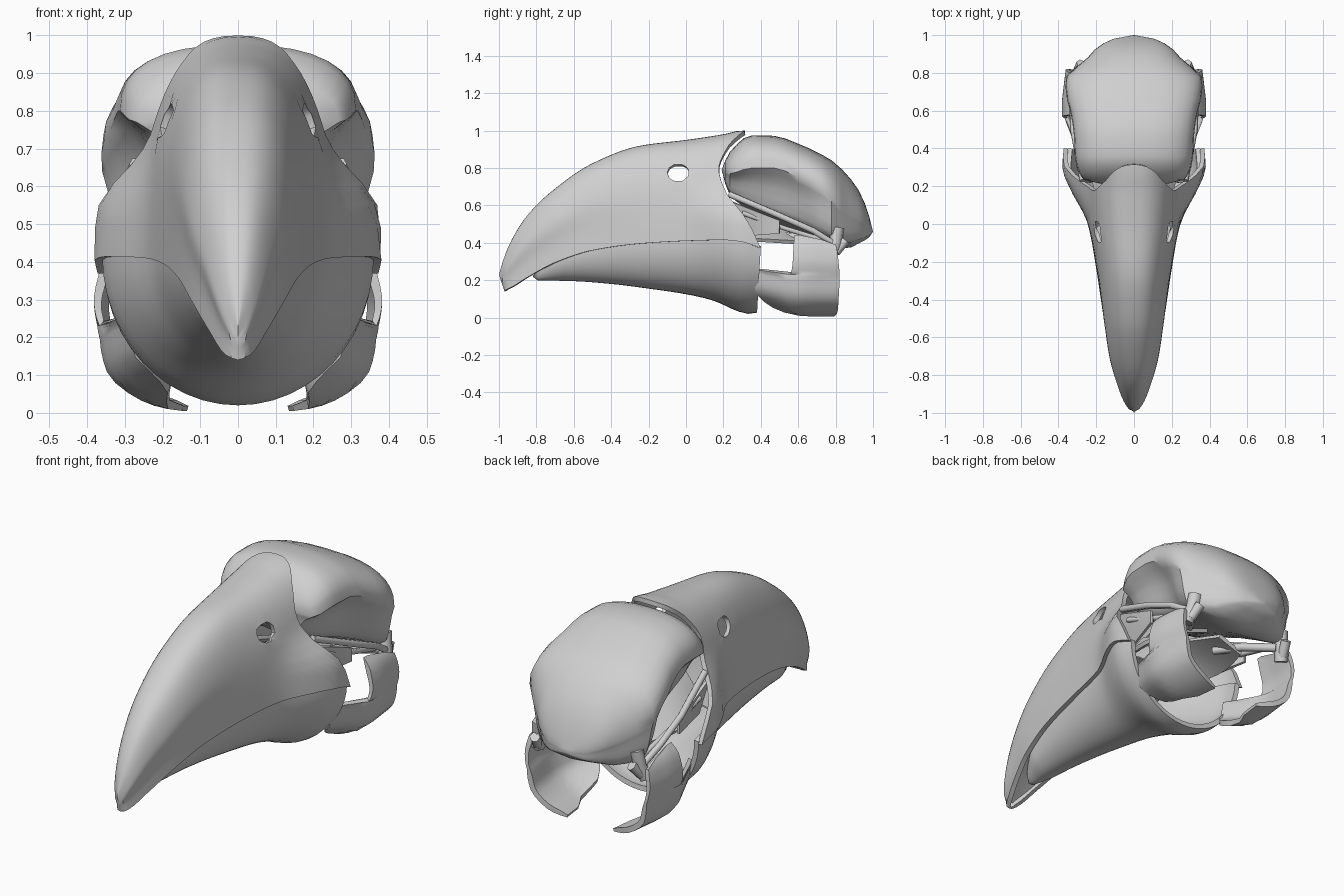
import bpy, bmesh, math

cube = bpy.data.objects.get("Cube")
if cube:
    bpy.data.objects.remove(cube, do_unlink=True)

bone = bpy.data.materials.new("bone_grey")
bone.use_nodes = True
COLOUR = (0.63, 0.63, 0.63, 1)
bone.diffuse_color = COLOUR
bone.node_tree.nodes["Principled BSDF"].inputs["Base Color"].default_value = COLOUR


def lookup(table, key):
    """Smooth, overshoot-free interpolation of a table whose first column is the key."""
    key = min(max(key, table[0][0]), table[-1][0])
    last = len(table) - 2
    i = 0
    while i < last and key > table[i + 1][0]:
        i += 1
    a, b = table[i], table[i + 1]
    h = b[0] - a[0]
    s = (key - a[0]) / h
    out = []
    for c in range(1, len(a)):
        def slope(k):
            k = min(max(k, 0), last)
            return (table[k + 1][c] - table[k][c]) / (table[k + 1][0] - table[k][0])

        def tangent(d, e):
            return 0 if d * e <= 0 else 2 * d * e / (d + e)
        d = slope(i)
        m0, m1 = tangent(slope(i - 1), d), tangent(d, slope(i + 1))
        out.append(a[c] + s * h * m0 + s * s * (3 * (b[c] - a[c]) - h * (2 * m0 + m1))
                   + s ** 3 * (h * (m0 + m1) - 2 * (b[c] - a[c])))
    return out


def power(value, n):
    return math.copysign(abs(value) ** n, value)


def smoothstep(lo, hi, t):
    t = min(max((t - lo) / (hi - lo), 0), 1)
    return t * t * (3 - 2 * t)


def loft(name, point, nu, nv, thickness=0, offset=-1, edit=None):
    """Skin a grid of point(u, v), optionally as a shell with thickness."""
    bm = bmesh.new()
    grid = [[bm.verts.new(point(i / nu, j / nv)) for j in range(nv + 1)] for i in range(nu + 1)]
    for i in range(nu):
        for j in range(nv):
            bm.faces.new((grid[i][j], grid[i][j + 1], grid[i + 1][j + 1], grid[i + 1][j]))
    bmesh.ops.remove_doubles(bm, verts=bm.verts, dist=0.0001)
    if edit:
        edit(bm)
    if not thickness:
        bmesh.ops.recalc_face_normals(bm, faces=bm.faces)
    mesh = bpy.data.meshes.new(name)
    bm.to_mesh(mesh)
    bm.free()
    obj = bpy.data.objects.new(name, mesh)
    bpy.context.collection.objects.link(obj)
    mesh.materials.append(bone)
    bpy.ops.object.select_all(action='DESELECT')
    obj.select_set(True)
    bpy.context.view_layer.objects.active = obj
    if thickness:
        mod = obj.modifiers.new("shell", 'SOLIDIFY')
        mod.thickness, mod.offset, mod.thickness_clamp = thickness, offset, 1
        bpy.ops.object.modifier_apply(modifier=mod.name)
    bpy.ops.object.shade_smooth_by_angle(angle=math.radians(45))


def bar(name, points, radius):
    """Thin bony strut along a path."""
    curve = bpy.data.curves.new(name, 'CURVE')
    curve.dimensions = '3D'
    curve.bevel_depth, curve.bevel_resolution, curve.use_fill_caps = radius, 1, True
    spline = curve.splines.new('POLY')
    spline.points.add(len(points) - 1)
    for p, co in zip(spline.points, points):
        p.co = (*co, 1)
    curve.materials.append(bone)
    obj = bpy.data.objects.new(name, curve)
    bpy.context.collection.objects.link(obj)


# Upper beak: y, top, bottom edge, upper half width, edge half width
BEAK = [(-1, .24, .14, .012, .006), (-.95, .38, .155, .055, .035), (-.85, .545, .215, .1, .075),
        (-.7, .69, .295, .145, .122), (-.5, .825, .36, .175, .16), (-.25, .918, .395, .203, .198),
        (0, .95, .41, .24, .245), (.2, .98, .415, .26, .345), (.3, 1, .405, .265, .38),
        (.4, 1, .37, .265, .372)]
# Rear rim of the beak: fraction of the way down, y
RIM = [(0, .315), (.035, .285), (.12, .225), (.32, .175), (.57, .22), (.74, .3), (.93, .38),
       (1, .4)]


def upper_beak(u, v):
    a = (2 * v - 1) * math.pi / 2
    t = 1 - power(max(math.cos(a), 0), .8)
    if u == 0:
        return (0, -1 + .03 * t, .23 - .09 * t)
    y = -1 + (lookup(RIM, t)[0] + 1) * u ** 1.2
    top, low, wide, edge = lookup(BEAK, y)
    side = math.copysign(1, a)
    x = wide * abs(power(math.sin(a), .8)) + (edge - wide) * smoothstep(.4, .82, t)
    return (side * x, max(y, -1 + .03 * t), top + (low - top) * t)


def cut_nostrils(bm):
    def reach(co):
        return math.hypot((co.y + .042) / .058, (co.z - .775) / .047)
    bmesh.ops.delete(bm, geom=[f for f in bm.faces if reach(f.calc_center_median()) < 1],
                     context='FACES')
    for vert in bm.verts:
        r = reach(vert.co)
        if vert.is_boundary and 0.01 < r < 2:
            vert.co.y = -.042 + (vert.co.y + .042) / r
            vert.co.z = .775 + (vert.co.z - .775) / r


loft("upper_beak", upper_beak, 34, 36, .024, edit=cut_nostrils)


def palate(u, v):
    y = -.96 + 1.14 * u
    _, low, _, edge = lookup(BEAK, y)
    s = 2 * v - 1
    return (s * (edge - .012), y, low + .025 + .03 * u * (1 - s * s))


loft("palate", palate, 16, 6, .008)

# Lower beak: y, keel height
KEEL = [(-.82, .2), (-.6, .195), (-.4, .18), (-.2, .155), (0, .125), (.15, .09),
        (.25, .045), (.33, .02), (.4, .03)]


def lower_beak(u, v):
    if u == 0:
        return (0, -.82, .22)
    a = (1 - 2 * v) * math.pi / 2
    y = -.82 + (1.22 - .02 * math.cos(a)) * u ** 1.15
    _, brim, _, edge = lookup(BEAK, y)
    keel = lookup(KEEL, y)[0]
    w = (edge - .028 + .008 * smoothstep(-.6, 0, y)) * min(1, math.sqrt((y + .83) / .14))
    brim += .012
    return (w * math.sin(a), y, brim + (keel - brim) * max(math.cos(a), 0))


loft("lower_beak", lower_beak, 28, 24, .026)

# Braincase: y, crown, brow height, brow half width, base height, socket half width
SKULL = [(.19, .79, .79, 0, .79, 0), (.23, .88, .77, .265, .66, .19), (.35, .975, .8, .312, .57, .21),
         (.47, .972, .8, .318, .51, .21), (.6, .93, .75, .338, .46, .24),
         (.7, .885, .7, .362, .42, .31), (.78, .84, .64, .36, .38, .33),
         (.86, .765, .56, .265, .37, .25), (.93, .67, .52, .2, .4, .18),
         (.98, .54, .48, .11, .43, .1), (1, .46, .46, 0, .46, 0)]
# Below the brow: fraction round, brow-to-socket blend, width factor, drop
SOCKET = [(0, 0, 1, 0), (.35, .7, 1, .33), (.7, 1, .92, .8), (1, 1, 0, 1)]


def braincase(u, v):
    y = .19 + .81 * (1 - math.cos(math.pi * u)) / 2
    crown, brow, wide, base, socket = lookup(SKULL, y)
    a = 2 * v - 1
    side, a = math.copysign(1, a), abs(a)
    if a <= .5:
        x = wide * power(math.sin(a * math.pi), .8)
        z = brow + (crown - brow) * power(max(math.cos(a * math.pi), 0), .8)
    else:
        blend, factor, drop = lookup(SOCKET, 2 * a - 1)
        x = (wide + (socket - wide) * blend) * factor
        z = brow + (base - brow) * drop
    return (side * x, y, z)


loft("braincase", braincase, 20, 32)

# Rear jaw plate: fraction down, half width, height, front y, back y
JAW = [(0, .32, .44, .58, .61), (.1, .35, .385, .575, .8), (.3, .372, .29, .57, .815),
       (.45, .365, .235, .56, .82), (.5, .36, .22, .365, .82), (.7, .335, .115, .375, .815),
       (.85, .25, .045, .47, .81), (1, .15, .012, .68, .79)]

for side, label in ((1, "left"), (-1, "right")):
    def jaw_plate(u, v):
        x, z, front, back = lookup(JAW, v)
        y = front + (back - front) * u
        x -= (.38 + 2 * max(v - .7, 0)) * max(.57 - y, 0) + .12 * max(y - .65, 0)
        return (side * x, y, z + .2 * max(.57 - y, 0))

    def palatine(u, v):
        x = .04 + (.14 + .06 * math.sin(math.pi * u)) * v
        return (side * x, .12 + .5 * u, .62 - .17 * u - (.19 - .14 * u) * v)

    def rim_gusset(u, v):
        x = .285 + .02 * u - .06 * v * (1 - u)
        return (side * x, .22 + .28 * u, .63 - .11 * u - (.2 - .13 * u) * v)

    loft("jaw_plate_" + label, jaw_plate, 8, 20, .028, 0)
    loft("palatine_" + label, palatine, 8, 3, .02, 0)
    loft("rim_gusset_" + label, rim_gusset, 6, 3, .014, 0)

    # Struts joining the beak, palate and jaw hinge
    struts = {
        "cheek_bar": (.018, [(.27, .23, .66), (.32, .5, .545), (.325, .68, .465), (.3, .8, .39)]),
        "inner_bar": (.014, [(.29, .3, .56), (.28, .52, .48), (.26, .78, .4)]),
        "pterygoid": (.022, [(.1, .5, .44), (.17, .64, .425), (.27, .79, .39)]),
        "quadrate": (.036, [(.28, .81, .48), (.29, .8, .4), (.31, .775, .33)]),
        "hinge_spur": (.026, [(.3, .8, .35), (.28, .85, .41)]),
    }
    for part, (radius, path) in struts.items():
        bar(part + "_" + label, [(side * x, y, z) for x, y, z in path], radius)
